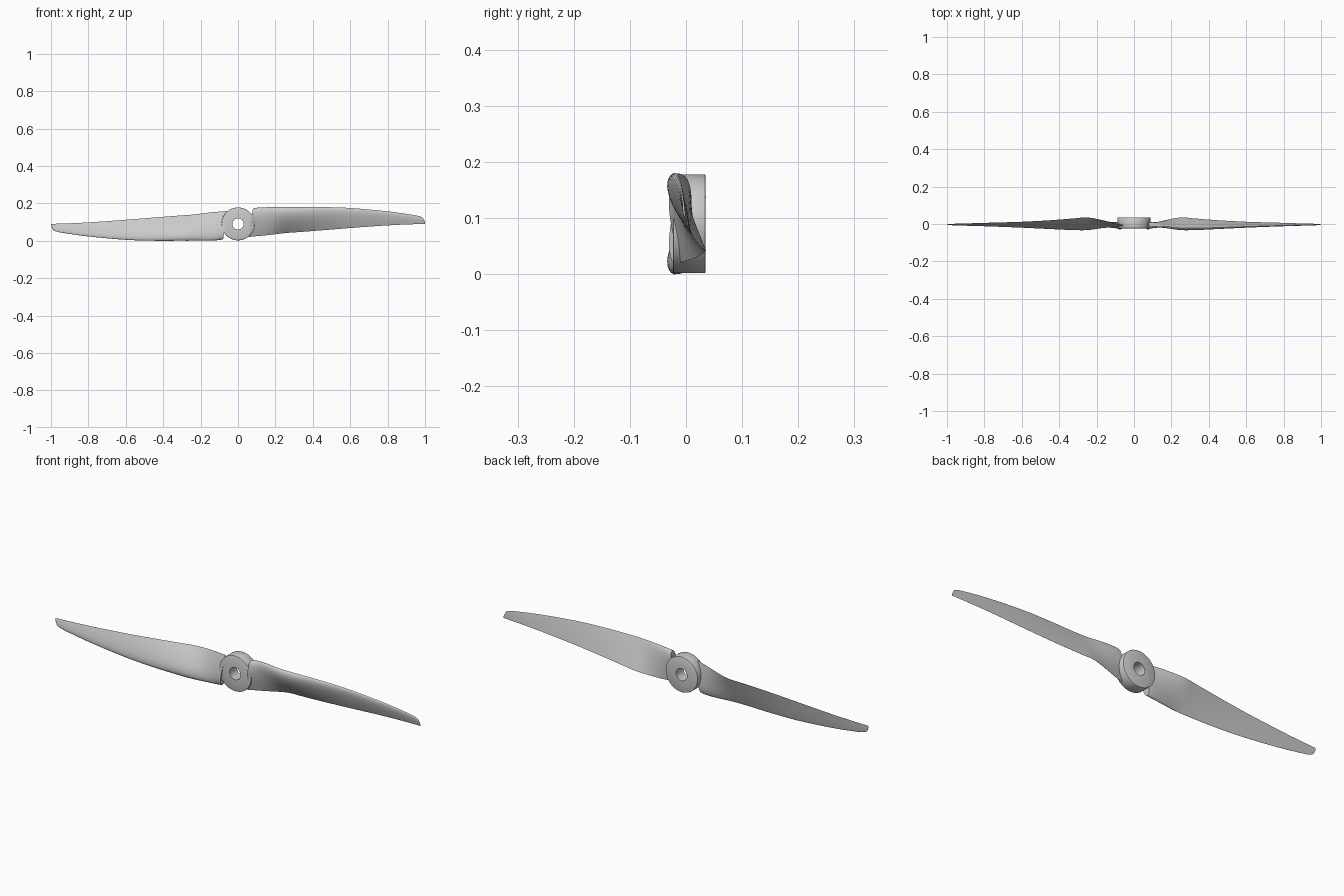
import bpy, bmesh, math
from mathutils import Matrix

if "Cube" in bpy.data.objects:
    bpy.data.objects.remove(bpy.data.objects["Cube"])

CZ = 0.09          # height of the shaft axis
HALF = 18          # points along each side of the airfoil
# x, leading edge z, leading y, trailing edge z, trailing y, front bulge, back bulge
STATIONS = [
    (0.070, 0.172, -0.006, 0.020, -0.008, 0.024, 0.016),
    (0.090, 0.176, -0.006, 0.023, -0.002, 0.019, 0.015),
    (0.150, 0.179, -0.010, 0.029, 0.016, 0.016, 0.010),
    (0.250, 0.180, -0.021, 0.041, 0.035, 0.024, 0.002),
    (0.320, 0.180, -0.022, 0.046, 0.030, 0.022, 0.001),
    (0.450, 0.180, -0.019, 0.056, 0.020, 0.016, 0.001),
    (0.600, 0.175, -0.014, 0.068, 0.012, 0.011, 0.001),
    (0.800, 0.157, -0.008, 0.082, 0.006, 0.007, 0.001),
    (0.930, 0.139, -0.005, 0.088, 0.002, 0.005, 0.001),
    (0.970, 0.131, -0.004, 0.089, 0.001, 0.004, 0.001),
    (0.990, 0.120, -0.003, 0.090, 0.000, 0.003, 0.001),
    (1.000, 0.098, -0.001, 0.090, 0.000, 0.001, 0.0005),
]


def spline(x):
    """Smooth interpolation of the station table at span x."""
    n = len(STATIONS)
    i = 0
    while i < n - 2 and STATIONS[i + 1][0] < x:
        i += 1
    a, b = STATIONS[i], STATIONS[i + 1]
    p, q = STATIONS[max(i - 1, 0)], STATIONS[min(i + 2, n - 1)]
    h = b[0] - a[0]
    t = (x - a[0]) / h
    out = []
    for k in range(1, 7):
        ma = (b[k] - p[k]) / (b[0] - p[0]) * h
        mb = (q[k] - a[k]) / (q[0] - a[0]) * h
        out.append((2*t**3 - 3*t**2 + 1) * a[k] + (t**3 - 2*t**2 + t) * ma
                   + (3*t**2 - 2*t**3) * b[k] + (t**3 - t**2) * mb)
    return out


def thickness(s):
    """Airfoil half thickness, peak 1, with a slightly blunt trailing edge."""
    return 9.9 * (0.2969*math.sqrt(s) - 0.126*s - 0.3516*s**2
                  + 0.2843*s**3 - 0.1015*s**4)


def section(x):
    lz, ly, tz, ty, front, back = spline(x)
    dy, dz = ty - ly, tz - lz
    c = math.hypot(dy, dz)
    ny, nz = dz / c, -dy / c
    ss = [(1 - math.cos(math.pi * i / HALF)) / 2 for i in range(HALF + 1)]
    side = [(s, front) for s in ss] + [(s, -back) for s in reversed(ss[1:])]
    pts = []
    root = max(0.0, 1 - (x - 0.07) / 0.06)
    for s, w in side:
        o = w * thickness(s)
        z = lz + dz * s + nz * o
        # the root end leans outwards at the top
        pts.append((x + root * 0.13 * (z - 0.1), ly + dy * s + ny * o, z))
    return pts


def new_object(name, bm, angle):
    bmesh.ops.recalc_face_normals(bm, faces=bm.faces)
    me = bpy.data.meshes.new(name)
    bm.to_mesh(me)
    bm.free()
    ob = bpy.data.objects.new(name, me)
    bpy.context.collection.objects.link(ob)
    bpy.ops.object.select_all(action='DESELECT')
    ob.select_set(True)
    bpy.context.view_layer.objects.active = ob
    bpy.ops.object.shade_smooth_by_angle(angle=math.radians(angle))
    return ob


def blade(name, turn):
    bm = bmesh.new()
    xs = [0.07 + 0.9 * i / 60 for i in range(60)]
    xs += [0.97 + 0.03 * math.sin(math.pi / 2 * i / 8) for i in range(9)]
    rings = [[bm.verts.new(p) for p in section(x)] for x in xs]
    n = len(rings[0])
    for a, b in zip(rings, rings[1:]):
        for i in range(n):
            j = (i + 1) % n
            bm.faces.new((a[i], a[j], b[j], b[i]))
    bm.faces.new(rings[0])
    bm.faces.new(rings[-1])
    bmesh.ops.rotate(bm, verts=bm.verts, cent=(0, 0, CZ),
                     matrix=Matrix.Rotation(turn, 3, 'Y'))
    return new_object(name, bm, 40)


# two blades, half a turn apart
blade("right_blade", 0)
blade("left_blade", math.pi)

# hub ring with shaft bore, lathed around the y axis
R, BORE, F, B, E = 0.088, 0.03, -0.023, 0.035, 0.003
profile = [(BORE, F), (R - E, F), (R - E * 0.3, F + E * 0.3), (R, F + E),
           (R, B - E), (R - E * 0.3, B - E * 0.3), (R - E, B), (BORE, B)]
bm = bmesh.new()
SEG = 64
rings = []
for k in range(SEG):
    a = 2 * math.pi * k / SEG
    rings.append([bm.verts.new((r * math.cos(a), y, CZ + r * math.sin(a)))
                  for r, y in profile])
for k in range(SEG):
    a, b = rings[k], rings[(k + 1) % SEG]
    for i in range(len(profile)):
        j = (i + 1) % len(profile)
        bm.faces.new((a[i], a[j], b[j], b[i]))
new_object("hub", bm, 35)
